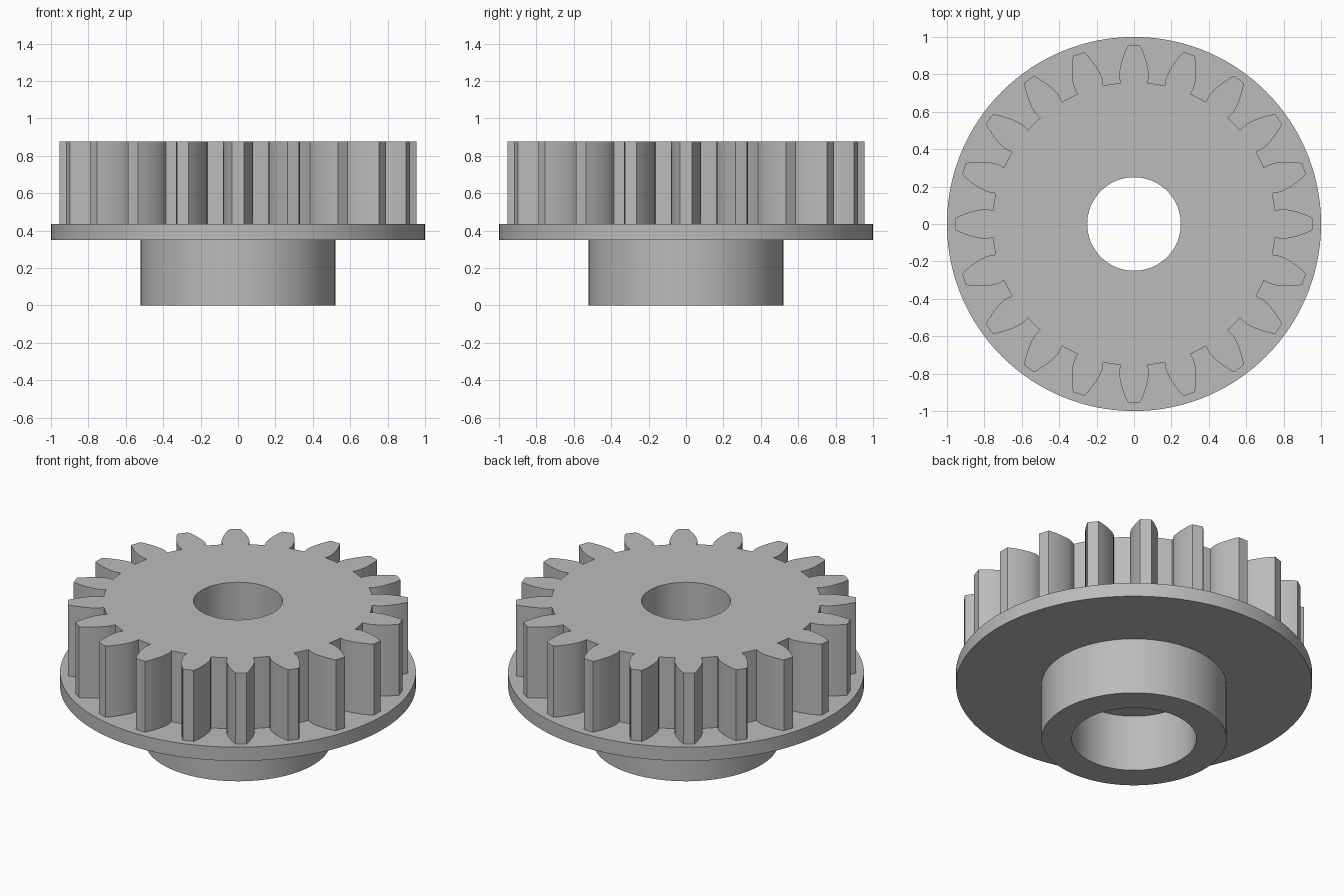
import bpy, bmesh
from math import sin, cos, tau

cube = bpy.data.objects.get("Cube")
if cube:
    bpy.data.objects.remove(cube, do_unlink=True)

TEETH = 20
SEGMENTS = 160
FLANGE_TOP, GEAR_TOP = 0.435, 0.875
ROOT = 0.757
# One tooth flank from tip to root: (radius, half width)
FLANK = [(0.956, 0.032), (0.93, 0.045), (0.90, 0.057), (0.865, 0.068),
         (0.83, 0.076), (0.80, 0.079), (0.78, 0.077), (0.765, 0.073), (ROOT, 0.073)]

steel = bpy.data.materials.new("plain grey")
steel.use_nodes = True
GREY = (0.5, 0.5, 0.5, 1)
steel.diffuse_color = GREY
steel.node_tree.nodes["Principled BSDF"].inputs["Base Color"].default_value = GREY

bm = bmesh.new()


def ring(points, z):
    return [bm.verts.new((x, y, z)) for x, y in points]


def circle(radius):
    return [(radius * cos(tau * i / SEGMENTS), radius * sin(tau * i / SEGMENTS))
            for i in range(SEGMENTS)]


def bridge(a, b):
    n = len(a)
    for i in range(n):
        j = (i + 1) % n
        bm.faces.new((a[i], a[j], b[j], b[i]))


def fill_between(outer, inner):
    edges = []
    for loop in (outer, inner):
        for i, v in enumerate(loop):
            w = loop[(i + 1) % len(loop)]
            edges.append(bm.edges.get((v, w)) or bm.edges.new((v, w)))
    bmesh.ops.triangle_fill(bm, edges=edges, use_beauty=True, normal=(0, 0, 1))


def gear_outline():
    half = [(r, w / r) for r, w in FLANK]
    root_angle = half[-1][1]
    gap = tau / TEETH - 2 * root_angle
    tooth = [(r, -a) for r, a in reversed(half)] + half
    tooth += [(ROOT, root_angle + gap * k / 4) for k in (1, 2, 3)]
    return [(r * cos(a + tau * t / TEETH), r * sin(a + tau * t / TEETH))
            for t in range(TEETH) for r, a in tooth]


# Flange, hub and stepped bore: lathe from the flange rim down and up the bore
profile = [(1, FLANGE_TOP), (1, 0.35), (0.52, 0.35), (0.52, 0),
           (0.35, 0), (0.35, 0.35), (0.25, 0.35), (0.25, GEAR_TOP)]
rings = [ring(circle(r), z) for r, z in profile]
for a, b in zip(rings, rings[1:]):
    bridge(a, b)

# Toothed wheel standing on the flange
outline = gear_outline()
teeth_low, teeth_high = ring(outline, FLANGE_TOP), ring(outline, GEAR_TOP)
bridge(teeth_low, teeth_high)
fill_between(rings[0], teeth_low)
fill_between(teeth_high, rings[-1])

bmesh.ops.recalc_face_normals(bm, faces=bm.faces)
mesh = bpy.data.meshes.new("flanged_gear")
bm.to_mesh(mesh)
bm.free()
mesh.materials.append(steel)
gear = bpy.data.objects.new("flanged_gear", mesh)
bpy.context.collection.objects.link(gear)

# Smooth curved walls, sharp edges kept
bpy.ops.object.select_all(action="DESELECT")
gear.select_set(True)
bpy.context.view_layer.objects.active = gear
bpy.ops.object.shade_smooth_by_angle(angle=0.5)
